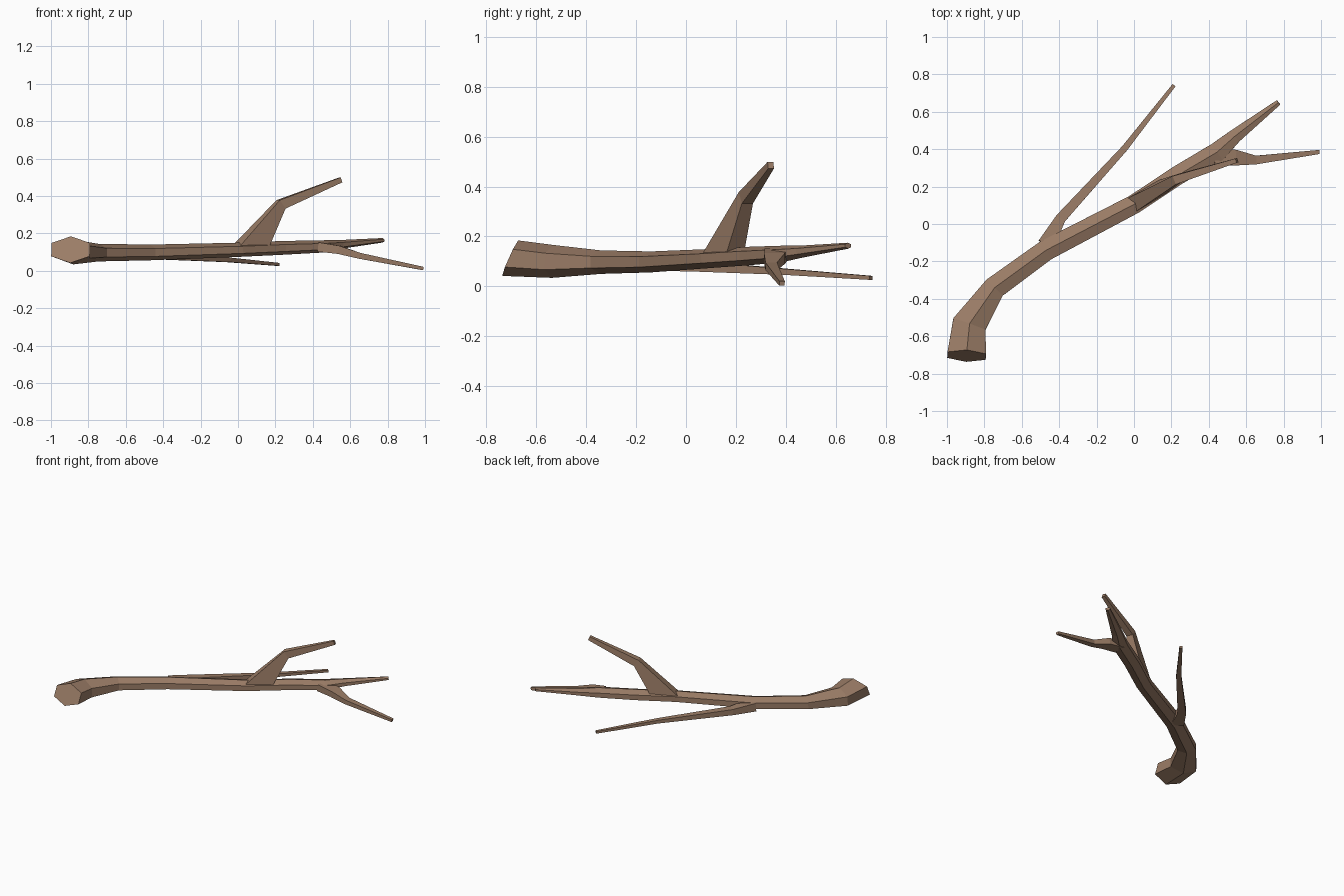
import bpy, bmesh, math
from mathutils import Vector

if "Cube" in bpy.data.objects:
    bpy.data.objects.remove(bpy.data.objects["Cube"])

bark = bpy.data.materials.new("brown bark")
bark.diffuse_color = (0.33, 0.205, 0.135, 1)
bark.use_nodes = True
bark.node_tree.nodes["Principled BSDF"].inputs["Base Color"].default_value = bark.diffuse_color


def limb(name, rings, sides, start_dir=None):
    """Faceted tube; each ring is (x, y, z, half width, half height)."""
    pts = [Vector(r[:3]) for r in rings]
    n = len(pts)
    # polygon scaled so its extents equal half width / half height
    off = math.pi / 2 if sides == 6 else math.pi / 4
    ang = [off + 2 * math.pi * k / sides for k in range(sides)]
    mx = max(math.cos(a) for a in ang)
    my = max(math.sin(a) for a in ang)
    bm = bmesh.new()
    loops = []
    for i, r in enumerate(rings):
        d = Vector()
        if i > 0:
            d += (pts[i] - pts[i - 1]).normalized()
        if i < n - 1:
            d += (pts[i + 1] - pts[i]).normalized()
        if i == 0 and start_dir:
            d = Vector(start_dir)
        d.normalize()
        side = d.cross(Vector((0, 0, 1))).normalized()
        up = side.cross(d)
        loops.append([bm.verts.new(pts[i] + side * (math.cos(a) / mx * r[3])
                                   + up * (math.sin(a) / my * r[4])) for a in ang])
    for a, b in zip(loops, loops[1:]):
        for k in range(sides):
            j = (k + 1) % sides
            bm.faces.new((a[k], a[j], b[j], b[k]))
    bm.faces.new(loops[0])
    bm.faces.new(loops[-1])
    bmesh.ops.recalc_face_normals(bm, faces=bm.faces)
    me = bpy.data.meshes.new(name)
    bm.to_mesh(me)
    bm.free()
    me.materials.append(bark)
    ob = bpy.data.objects.new(name, me)
    bpy.context.collection.objects.link(ob)
    return ob


# Thick six-sided main stem
limb("main_stem", [
    (-0.895, -0.705, 0.113, 0.103, 0.078),
    (-0.88, -0.535, 0.1, 0.091, 0.066),
    (-0.745, -0.34, 0.097, 0.061, 0.047),
    (-0.47, -0.14, 0.098, 0.056, 0.042),
    (0.0, 0.105, 0.112, 0.051, 0.038),
    (0.23, 0.258, 0.122, 0.051, 0.037),
    (0.445, 0.385, 0.13, 0.052, 0.033),
    (0.54, 0.47, 0.14, 0.037, 0.024),
    (0.773, 0.65, 0.163, 0.015, 0.012)], 6, (0.05, 1, -0.45))

# Four-sided side branches
limb("upper_branch", [
    (0.065, 0.148, 0.125, 0.042, 0.09),
    (0.23, 0.24, 0.355, 0.024, 0.028),
    (0.55, 0.34, 0.486, 0.012, 0.014)], 4, (0.05, 0.03, 1))
limb("fork_branch", [
    (0.43, 0.36, 0.127, 0.045, 0.025),
    (0.54, 0.355, 0.112, 0.042, 0.022),
    (0.65, 0.342, 0.08, 0.023, 0.016),
    (0.99, 0.385, 0.012, 0.011, 0.009)], 4)
limb("low_branch", [
    (-0.47, -0.11, 0.092, 0.045, 0.03),
    (-0.392, 0.03, 0.081, 0.028, 0.021),
    (-0.05, 0.405, 0.058, 0.017, 0.012),
    (0.214, 0.742, 0.034, 0.01, 0.008)], 4)
